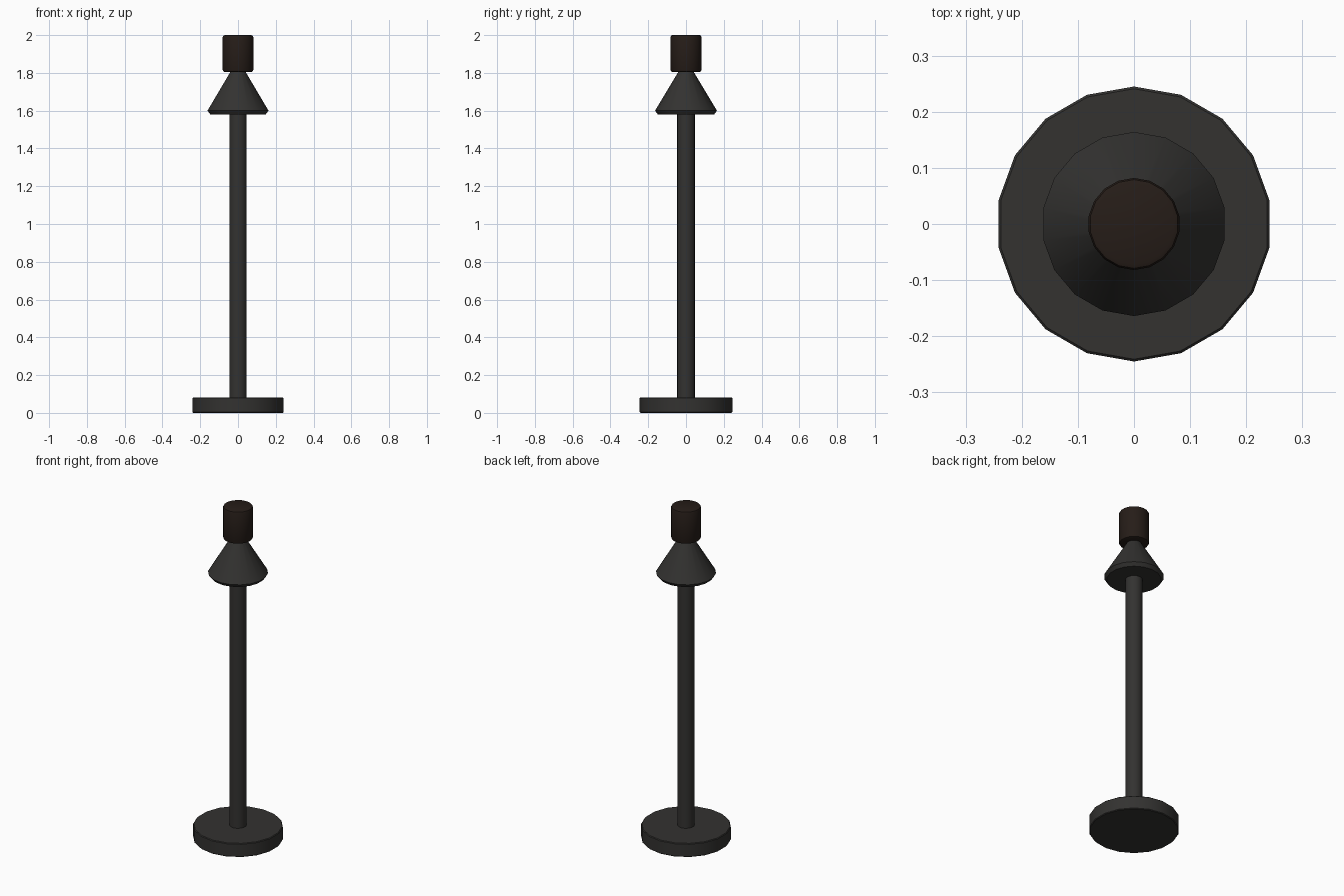
import bpy, bmesh, math

if "Cube" in bpy.data.objects:
    bpy.data.objects.remove(bpy.data.objects["Cube"])

SIDES = 18

def material(name, rgb):
    m = bpy.data.materials.new(name)
    m.diffuse_color = (*rgb, 1)
    m.use_nodes = True
    m.node_tree.nodes["Principled BSDF"].inputs["Base Color"].default_value = m.diffuse_color
    return m

iron = material("dark_iron", (0.033, 0.032, 0.030))
wood = material("dark_wood", (0.019, 0.012, 0.009))

def lathe(name, profile, mat):
    """Closed turned solid from (radius, z) points, listed bottom to top."""
    bm = bmesh.new()
    rings = []
    for r, z in profile:
        angles = [math.pi / 2 + 2 * math.pi * i / SIDES for i in range(SIDES)]
        rings.append([bm.verts.new((r * math.cos(a), r * math.sin(a), z)) for a in angles])
    for low, high in zip(rings, rings[1:]):
        for i in range(SIDES):
            j = (i + 1) % SIDES
            bm.faces.new((low[i], low[j], high[j], high[i]))
    bm.faces.new(rings[0][::-1])
    bm.faces.new(rings[-1])
    mesh = bpy.data.meshes.new(name)
    bm.to_mesh(mesh)
    bm.free()
    mesh.materials.append(mat)
    ob = bpy.data.objects.new(name, mesh)
    bpy.context.collection.objects.link(ob)
    bpy.ops.object.select_all(action='DESELECT')
    ob.select_set(True)
    bpy.context.view_layer.objects.active = ob
    bpy.ops.object.shade_smooth_by_angle(angle=math.radians(30))
    return ob

# Round foot with a slightly eased edge
lathe("base", [(0.241, 0), (0.245, 0.004), (0.245, 0.078), (0.241, 0.082)], iron)
# Upright pole
lathe("pole", [(0.047, 0.08), (0.047, 1.59)], iron)
# Conical collar with a chamfered rim
lathe("cone_collar", [(0.149, 1.58), (0.164, 1.60), (0.035, 1.815)], iron)
# Bevelled top knob
lathe("top_knob", [(0.072, 1.805), (0.079, 1.808), (0.082, 1.815),
                   (0.082, 1.99), (0.079, 1.997), (0.072, 2.0)], wood)
